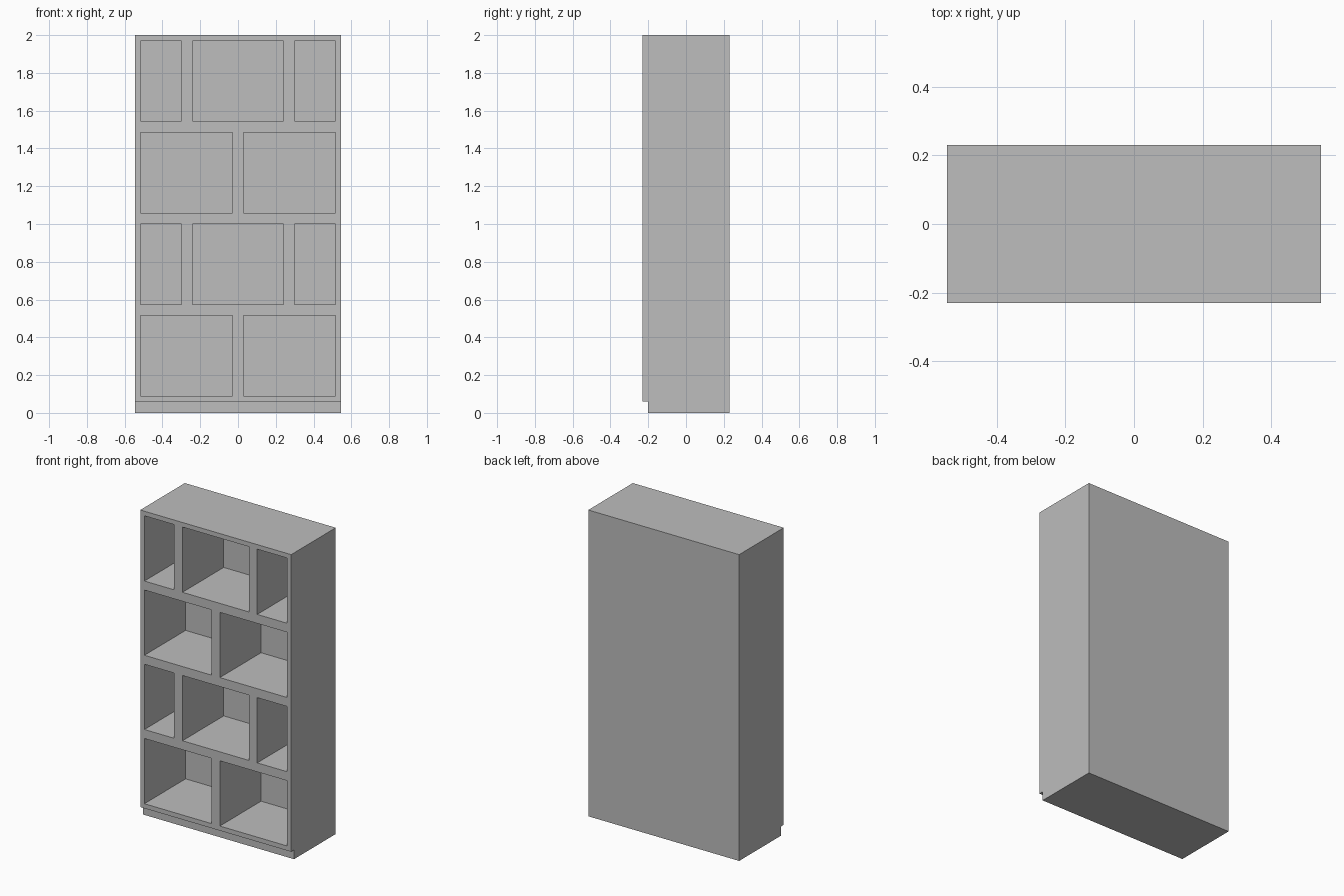
import bpy, bmesh
from mathutils import Matrix, Vector

default = bpy.data.objects.get("Cube")
if default:
    bpy.data.objects.remove(default, do_unlink=True)

HALF_W, FRONT, BACK, HEIGHT = 0.545, -0.23, 0.23, 2.0
PLINTH_TOP, PLINTH_FRONT = 0.06, -0.20
BOARD, GAP = 0.03, 0.06          # outer board, thickness between cubbies
CUBBY_H, CUBBY_BACK = 0.426, 0.195

grey = bpy.data.materials.new("light grey")
grey.use_nodes = True
colour = (0.51, 0.51, 0.51, 1)
grey.diffuse_color = colour
grey.node_tree.nodes["Principled BSDF"].inputs["Base Color"].default_value = colour


def add_object(name, bm):
    bmesh.ops.recalc_face_normals(bm, faces=bm.faces)
    mesh = bpy.data.meshes.new(name)
    bm.to_mesh(mesh)
    bm.free()
    mesh.materials.append(grey)
    obj = bpy.data.objects.new(name, mesh)
    bpy.context.collection.objects.link(obj)
    return obj


def add_box(bm, low, high):
    low, high = Vector(low), Vector(high)
    matrix = Matrix.Translation((low + high) / 2) @ Matrix.Diagonal((*(high - low), 1))
    bmesh.ops.create_cube(bm, size=1, matrix=matrix)


# Cabinet body: side profile with a recessed plinth, extruded across the width
profile = [(PLINTH_FRONT, 0), (BACK, 0), (BACK, HEIGHT), (FRONT, HEIGHT),
           (FRONT, PLINTH_TOP), (PLINTH_FRONT, PLINTH_TOP)]
bm = bmesh.new()
side = bm.faces.new([bm.verts.new((-HALF_W, y, z)) for y, z in profile])
extruded = bmesh.ops.extrude_face_region(bm, geom=[side], use_keep_orig=True)
moved = [g for g in extruded["geom"] if isinstance(g, bmesh.types.BMVert)]
bmesh.ops.translate(bm, verts=moved, vec=(2 * HALF_W, 0, 0))
bookcase = add_object("bookcase", bm)

# Cubbies: alternating rows of two wide, and narrow-wide-narrow openings
inner = HALF_W - BOARD
two_wide = [(-inner, -GAP / 2), (GAP / 2, inner)]
three = [(-inner, -0.30), (-0.24, 0.24), (0.30, inner)]
bm = bmesh.new()
for row in range(4):
    z = PLINTH_TOP + BOARD + row * (CUBBY_H + GAP - 0.0013)
    for x0, x1 in (three if row % 2 else two_wide):
        add_box(bm, (x0, FRONT - 0.1, z), (x1, CUBBY_BACK, z + CUBBY_H))
cutter = add_object("cubby_cutter", bm)
cutter.hide_render = True

cut = bookcase.modifiers.new("cubbies", 'BOOLEAN')
cut.operation = 'DIFFERENCE'
cut.solver = 'EXACT'
cut.object = cutter
bpy.context.view_layer.objects.active = bookcase
bookcase.select_set(True)
bpy.ops.object.modifier_apply(modifier=cut.name)
bpy.data.objects.remove(cutter, do_unlink=True)
